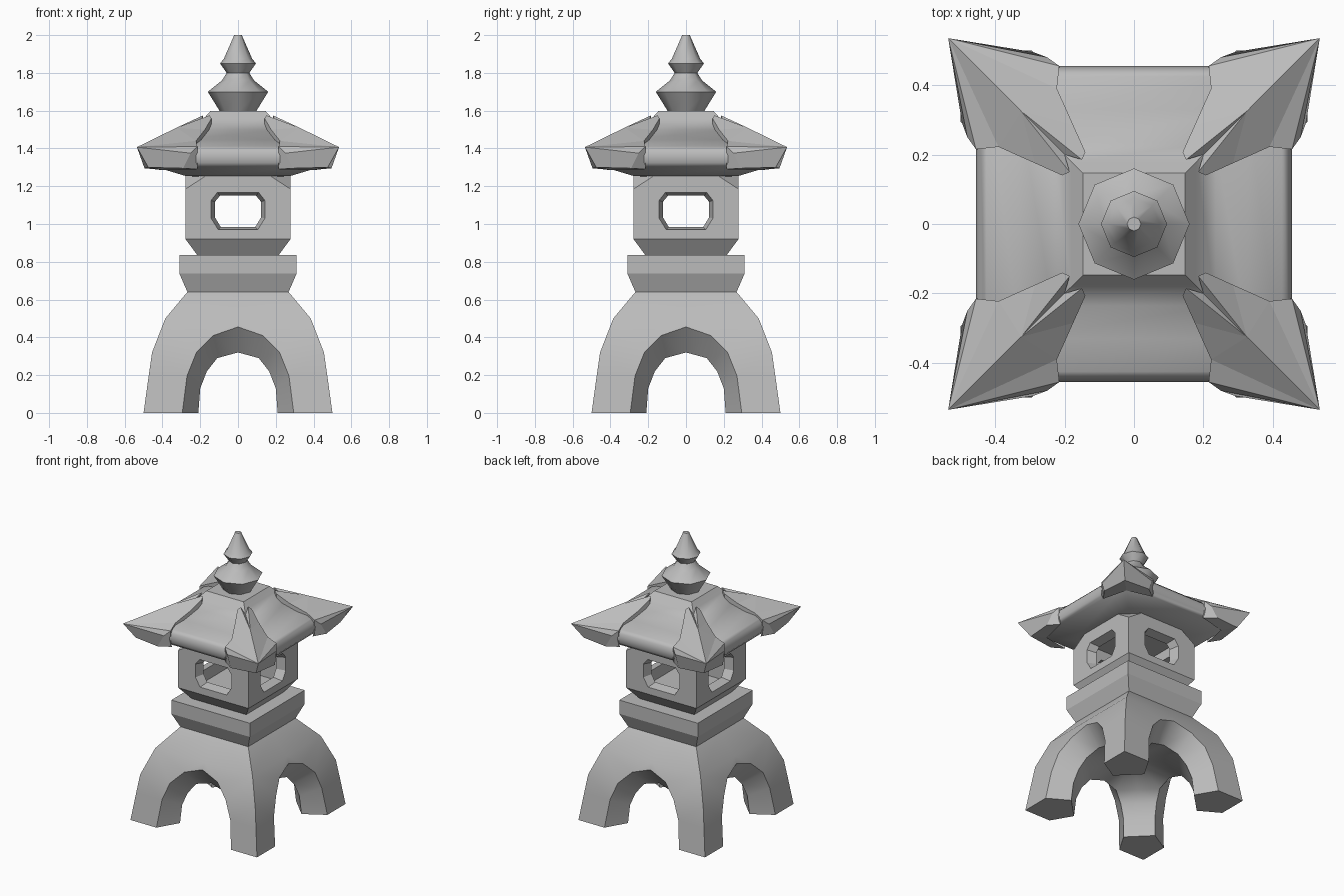
import bpy, bmesh, math
from mathutils import Matrix

cube = bpy.data.objects.get("Cube")
if cube:
    bpy.data.objects.remove(cube)

stone = bpy.data.materials.new("grey_stone")
stone.use_nodes = True
GREY = (0.5, 0.5, 0.5, 1)
stone.diffuse_color = GREY
stone.node_tree.nodes["Principled BSDF"].inputs["Base Color"].default_value = GREY


def finish(name, bm, angle=None):
    bmesh.ops.remove_doubles(bm, verts=bm.verts, dist=0.0005)
    bmesh.ops.recalc_face_normals(bm, faces=bm.faces)
    mesh = bpy.data.meshes.new(name)
    bm.to_mesh(mesh)
    bm.free()
    mesh.materials.append(stone)
    ob = bpy.data.objects.new(name, mesh)
    bpy.context.collection.objects.link(ob)
    if angle:
        bpy.ops.object.select_all(action='DESELECT')
        ob.select_set(True)
        bpy.context.view_layer.objects.active = ob
        bpy.ops.object.shade_smooth_by_angle(angle=math.radians(angle))
    return ob


def face(bm, pts):
    return bm.faces.new([bm.verts.new(p) for p in pts])


def four_sides(bm, faces, mirror=False):
    """Repeat faces around z by quarter turns, optionally mirrored in x."""
    for k in range(4):
        turn = Matrix.Rotation(k * math.pi / 2, 3, 'Z')
        for s in ((1, -1) if mirror else (1,)):
            flip = Matrix.Diagonal((s, 1, 1))
            for pts in faces:
                face(bm, [turn @ flip @ Matrix.Identity(3) @ bm_vec(p) for p in pts])


def bm_vec(p):
    from mathutils import Vector
    return Vector(p)


def lathe(name, profile, sides, turn=0, scale=1, angle=None):
    """Capped solid of revolution with few sides; profile holds (radius, z)."""
    bm = bmesh.new()
    rings = [[(r * scale * math.cos(turn + 2 * math.pi * i / sides),
               r * scale * math.sin(turn + 2 * math.pi * i / sides), z)
              for i in range(sides)] for r, z in profile]
    for a, b in zip(rings, rings[1:]):
        for i in range(sides):
            j = (i + 1) % sides
            face(bm, [a[i], a[j], b[j], b[i]])
    face(bm, rings[0])
    face(bm, rings[-1])
    return finish(name, bm, angle)


def square(name, profile, angle=None):
    return lathe(name, profile, 4, math.pi / 4, math.sqrt(2), angle)


# Arched four-legged base: half a side, mirrored and turned
corner = [(.5, 0), (.473, .195), (.455, .32), (.385, .5), (.268, .64)]
C = [(w, w, z) for w, z in corner]
A = [(.295, .5, 0), (.27, .473, .195), (.22, .455, .32), (.13, .42, .41), (0, .402, .455)]
B = [(.21, .355, 0), (.2, .345, .13), (.165, .33, .22), (.11, .31, .29), (0, .3, .32)]
mid, top = (0, .385, .5), (0, .268, .64)
outer = [[A[i], A[i + 1], C[i + 1], C[i]] for i in range(3)]
outer += [[A[3], A[4], mid, C[3]], [C[3], mid, top, C[4]], [C[4], top, (0, 0, .64)]]
arch = [[A[i], A[i + 1], B[i + 1], B[i]] for i in range(4)]
D = [((x + y) / 2, (x + y) / 2, z) for x, y, z in B]
inner = [[B[i], B[i + 1], D[i + 1], D[i]] for i in range(3)]
inner += [[B[3], B[4], (0, 0, .36), D[3]], [A[0], B[0], D[0], C[0]]]
bm = bmesh.new()
four_sides(bm, outer + arch + inner, mirror=True)
finish("arched_base", bm, 40)

# Plinth
square("plinth", [(.268, .64), (.31, .737), (.31, .835)])

# Hollow fire box with a chamfered window in each wall
def ring8(half):
    """Mirror four right-hand (x, z) points into a closed loop of eight."""
    return half + [(-x, z) for x, z in reversed(half)]


def at(loop, y):
    return [(x, y, z) for x, z in loop]


wall = at(ring8([(.1, .92), (.278, .92), (.278, 1.185), (.17, 1.255)]), .278)
hole = at(ring8([(.105, .97), (.142, 1.03), (.142, 1.125), (.11, 1.166)]), .278)
hole_in = at(ring8([(.092, .985), (.122, 1.035), (.122, 1.118), (.095, 1.15)]), .215)
wall_in = at(ring8([(.1, .9), (.215, .9), (.215, 1.22), (.1, 1.22)]), .215)
sides = []
for a, b in ((wall, hole), (hole, hole_in), (hole_in, wall_in)):
    sides += [[a[i], a[(i + 1) % 8], b[(i + 1) % 8], b[i]] for i in range(8)]
f = .215
sides += [
    [wall[6], wall[7], wall[0], wall[1], (f, f, .835), (-f, f, .835)],
    [wall[2], wall[3], (.278, .17, 1.255)],
    [(f, f, .835), (-f, f, .835), (0, 0, .835)],
    [(f, f, .9), (-f, f, .9), (0, 0, .9)],
    [(f, f, 1.22), (-f, f, 1.22), (0, 0, 1.22)],
    [wall[3], wall[4], (0, 0, 1.255)],
    [wall[3], (.278, .17, 1.255), (0, 0, 1.255)],
]
bm = bmesh.new()
four_sides(bm, sides)
finish("fire_box", bm)

# Roof with a rounded eave
square("roof", [(.2, 1.25), (.28, 1.255), (.43, 1.3), (.45, 1.325), (.455, 1.36), (.447, 1.39),
                (.425, 1.412), (.33, 1.445), (.235, 1.5), (.18, 1.56), (.147, 1.597)], 45)

# Upswept roof corners: half a corner, mirrored across the diagonal
tip, ridge, prong = (.535, .535, 1.407), (.325, .325, 1.51), (.15, .185, 1.575)
groove, under = (.2, .2, 1.54), (.475, .475, 1.3)
edge = [prong, (.14, .207, 1.56), (.175, .285, 1.5), (.222, .39, 1.44), (.215, .455, 1.41)]
skirt = [(x, y, z - .1) for x, y, z in edge]
lip, foot = (.25, .48, 1.375), (.29, .495, 1.295)
heel = (.215, .44, 1.29)
half = [
    [tip, ridge, edge[3]], [tip, edge[3], edge[4]], [tip, edge[4], lip],
    [ridge, edge[2], edge[3]], [ridge, prong, edge[1], edge[2]], [ridge, prong, groove],
    [tip, lip, foot, under], [edge[4], lip, foot, heel], [edge[4], heel, skirt[4]],
    [under, foot, heel, (.4, .4, 1.285)], [prong, groove, (.2, .2, 1.44), skirt[0]],
]
half += [[edge[i], edge[i + 1], skirt[i + 1], skirt[i]] for i in range(4)]
swap = [[(y, x, z) for x, y, z in pts] for pts in half]
bm = bmesh.new()
four_sides(bm, half + swap)
finish("roof_corners", bm)

# Faceted finial
lathe("finial", [(.095, 1.595), (.16, 1.7), (.085, 1.76), (.06, 1.8), (.095, 1.85),
                 (.075, 1.875), (.02, 2.0)], 8, 0, 1, 50)
